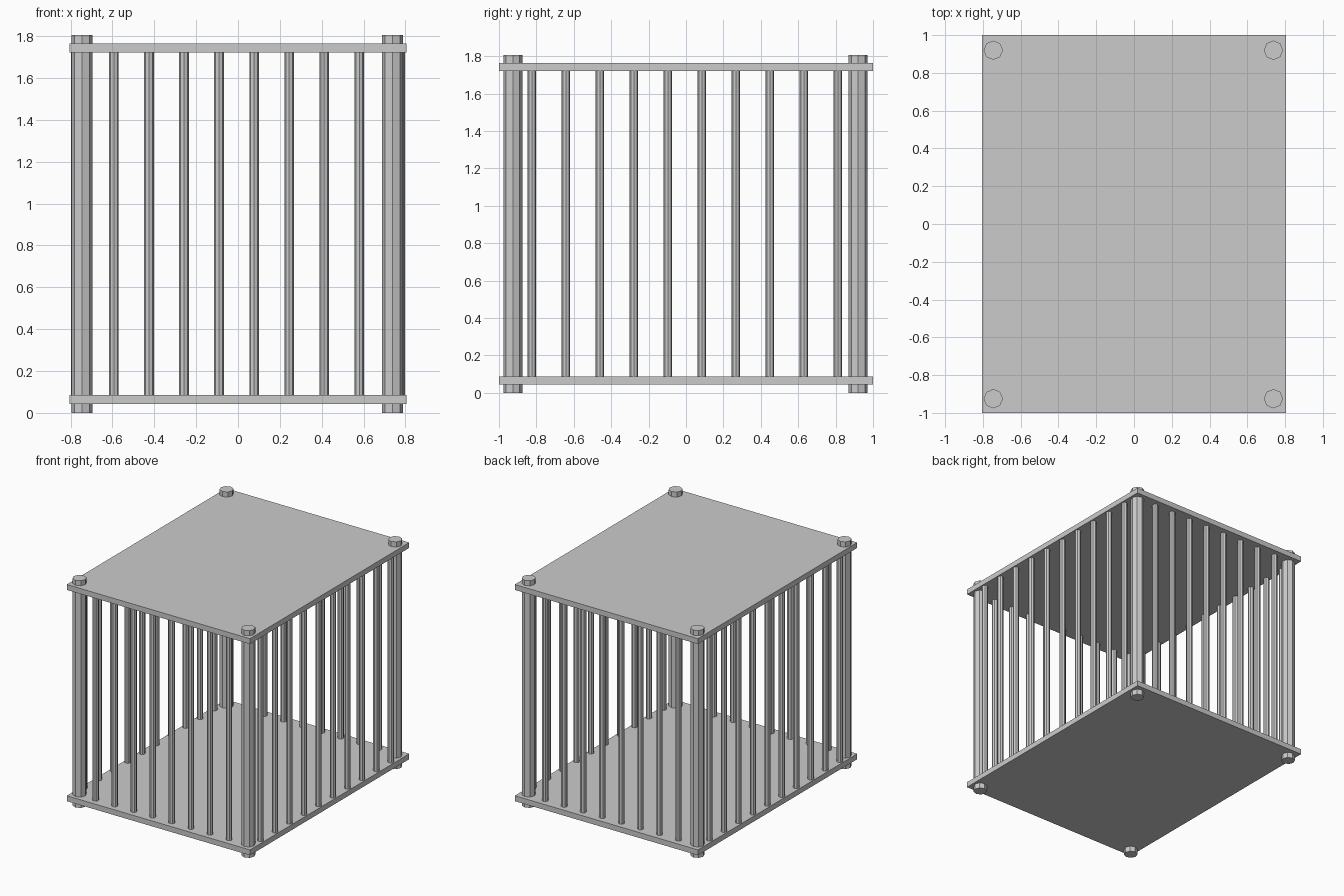
import bpy
import math

if "Cube" in bpy.data.objects:
    bpy.data.objects.remove(bpy.data.objects["Cube"], do_unlink=True)

grey = bpy.data.materials.new("light_grey")
grey.use_nodes = True
grey.diffuse_color = (0.6, 0.6, 0.6, 1)
grey.node_tree.nodes["Principled BSDF"].inputs["Base Color"].default_value = (0.6, 0.6, 0.6, 1)

HEIGHT = 1.805
PLATE_THICKNESS = 0.043
FLOOR_Z, ROOF_Z = 0.065, 1.743


def finish(name):
    obj = bpy.context.object
    obj.name = name
    obj.data.materials.append(grey)


def plate(name, z):
    bpy.ops.mesh.primitive_cube_add(size=1, location=(0, 0, z))
    bpy.context.object.scale = (1.61, 2, PLATE_THICKNESS)
    bpy.ops.object.transform_apply(location=False, rotation=False, scale=True)
    finish(name)


def rod(name, x, y, radius, bottom, top):
    bpy.ops.mesh.primitive_cylinder_add(
        vertices=8, radius=radius, depth=top - bottom,
        location=(x, y, (bottom + top) / 2))
    finish(name)


# Floor and roof
plate("floor_plate", FLOOR_Z)
plate("roof_plate", ROOF_Z)

# Corner posts pass through both plates
for end, y in (("front", -0.925), ("back", 0.92)):
    for side, x in (("right", -0.745), ("left", 0.738)):
        rod(f"{end}_{side}_post", x, y, 0.051, 0, HEIGHT)

# Bars along the front and back
for end, y in (("front", -0.94), ("back", 0.94)):
    for i in range(8):
        rod(f"{end}_bar_{i + 1}", -0.593 + 0.1675 * i, y, 0.023, FLOOR_Z, ROOF_Z)

# Bars along both sides
for side, x in (("right", -0.775), ("left", 0.775)):
    for i in range(10):
        rod(f"{side}_bar_{i + 1}", x, -0.824 + 0.1818 * i, 0.023, FLOOR_Z, ROOF_Z)
